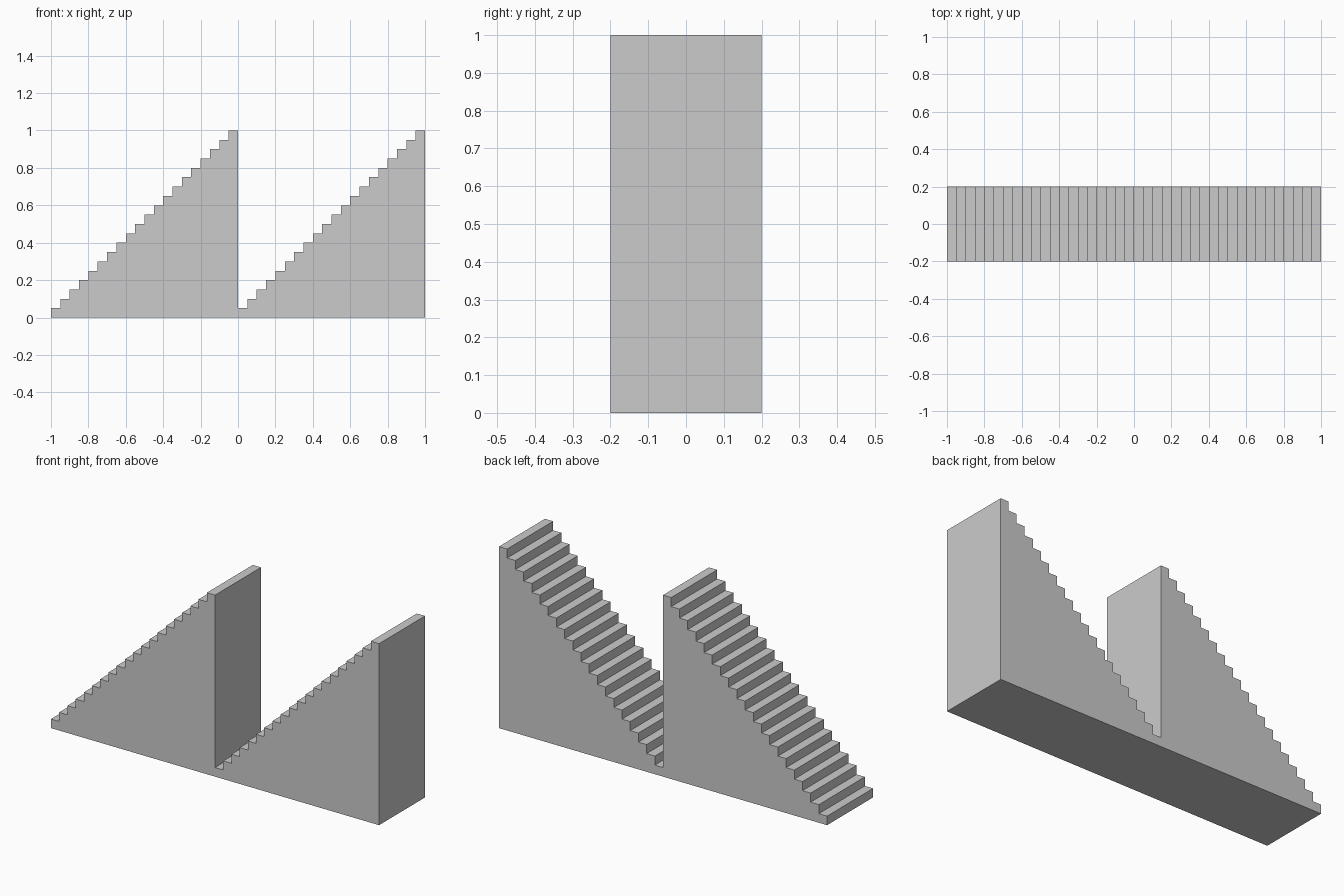
import bpy
import bmesh

cube = bpy.data.objects.get("Cube")
if cube:
    bpy.data.objects.remove(cube, do_unlink=True)

STEPS = 20       # steps per flight
STEP = 0.05      # tread depth and riser height
HALF_WIDTH = 0.2

# Plain grey material
grey = bpy.data.materials.new("light grey")
grey.use_nodes = True
colour = (0.6, 0.6, 0.6, 1)
grey.diffuse_color = colour
grey.node_tree.nodes["Principled BSDF"].inputs["Base Color"].default_value = colour

# Side profile: two flights, each climbing toward +x, on one flat base
profile = [(1, 0), (-1, 0)]
for start in (-1, 0):
    for i in range(STEPS):
        x, z = start + i * STEP, (i + 1) * STEP
        profile += [(x, z), (x + STEP, z)]

# Extrude the profile across the width
bm = bmesh.new()
side = bm.faces.new([bm.verts.new((x, -HALF_WIDTH, z)) for x, z in profile])
extruded = bmesh.ops.extrude_face_region(bm, geom=[side], use_keep_orig=True)
moved = [v for v in extruded["geom"] if isinstance(v, bmesh.types.BMVert)]
bmesh.ops.translate(bm, verts=moved, vec=(0, 2 * HALF_WIDTH, 0))
bmesh.ops.recalc_face_normals(bm, faces=bm.faces)

mesh = bpy.data.meshes.new("double_staircase")
bm.to_mesh(mesh)
bm.free()
mesh.materials.append(grey)
staircase = bpy.data.objects.new("double_staircase", mesh)
bpy.context.collection.objects.link(staircase)
